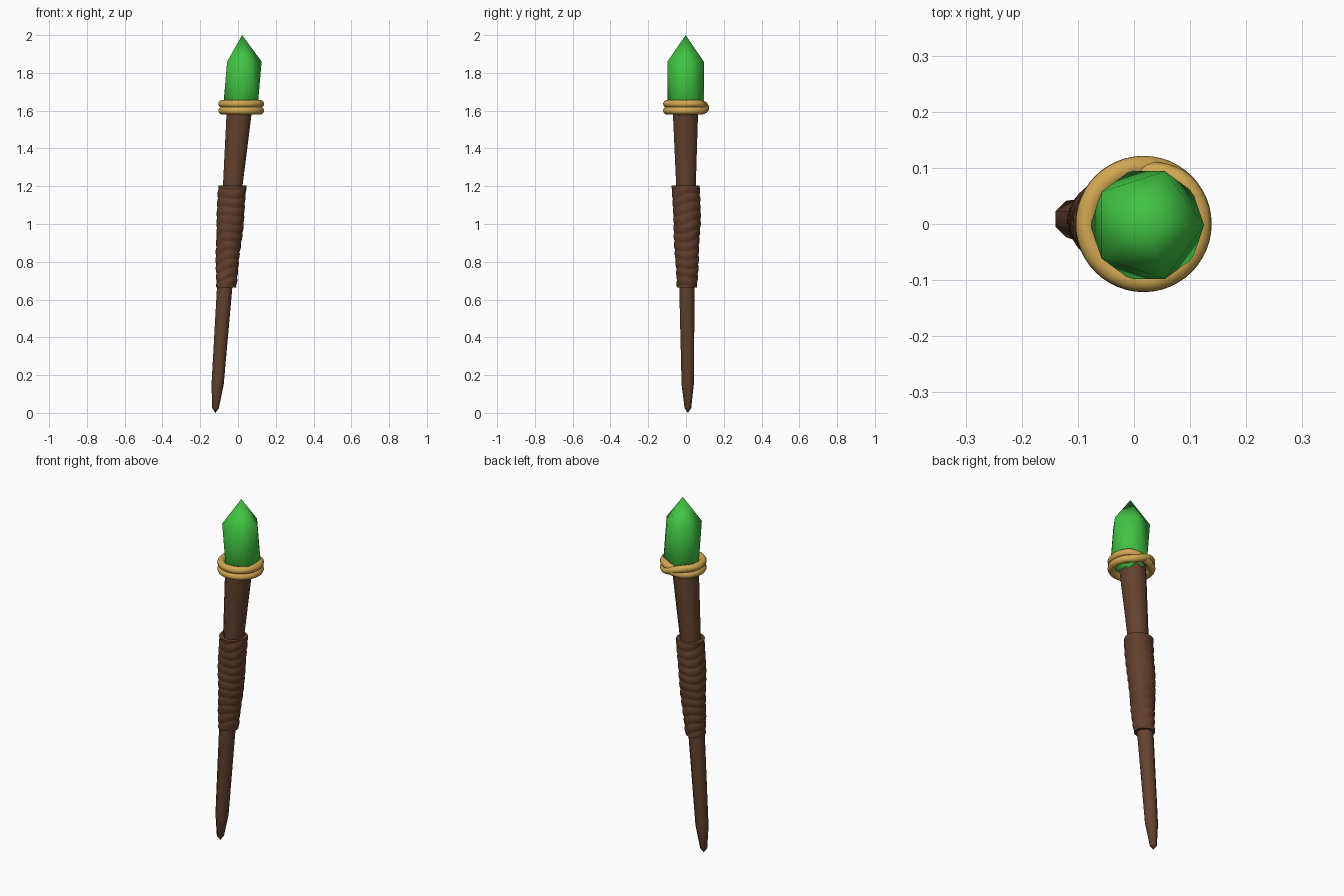
import bpy, bmesh, math

if "Cube" in bpy.data.objects:
    bpy.data.objects.remove(bpy.data.objects["Cube"])

def material(name, rgb):
    m = bpy.data.materials.new(name)
    m.diffuse_color = (*rgb, 1)
    m.use_nodes = True
    m.node_tree.nodes["Principled BSDF"].inputs["Base Color"].default_value = m.diffuse_color
    return m

WOOD = material("dark wood", (0.125, 0.055, 0.028))
LEATHER = material("brown leather", (0.122, 0.049, 0.025))
GOLD = material("gold", (0.64, 0.39, 0.085))
GREEN = material("green crystal", (0.052, 0.55, 0.055))

def ring(x, y, z, radius, sides, turn=0.0):
    """One cross-section; radius may be a number or a function of angle."""
    pts = []
    for i in range(sides):
        a = 2 * math.pi * i / sides + turn
        r = radius(a) if callable(radius) else radius
        pts.append((x + r * math.cos(a), y + r * math.sin(a), z))
    return pts

def loft(name, rings, mat, angle, bottom=None, top=None):
    """Skin a stack of rings, closing each end with a tip or a flat cap."""
    bm = bmesh.new()
    rows = [[bm.verts.new(p) for p in r] for r in rings]
    n = len(rows[0])
    for lo, hi in zip(rows, rows[1:]):
        for i in range(n):
            j = (i + 1) % n
            bm.faces.new((lo[i], lo[j], hi[j], hi[i]))
    for row, tip in ((rows[0], bottom), (rows[-1], top)):
        if tip:
            v = bm.verts.new(tip)
            for i in range(n):
                bm.faces.new((row[i], row[(i + 1) % n], v))
        else:
            bm.faces.new(row)
    return finish(name, bm, mat, angle)

def finish(name, bm, mat, angle):
    bmesh.ops.recalc_face_normals(bm, faces=bm.faces)
    me = bpy.data.meshes.new(name)
    bm.to_mesh(me)
    bm.free()
    me.materials.append(mat)
    ob = bpy.data.objects.new(name, me)
    bpy.context.collection.objects.link(ob)
    bpy.ops.object.select_all(action='DESELECT')
    bpy.context.view_layer.objects.active = ob
    ob.select_set(True)
    bpy.ops.object.shade_smooth_by_angle(angle=math.radians(angle))
    return ob

def lerp(table, z):
    for a, b in zip(table, table[1:]):
        if z <= b[0]:
            t = (z - a[0]) / (b[0] - a[0])
            return [p + (q - p) * t for p, q in zip(a[1:], b[1:])]
    return table[-1][1:]

# Leaning eight-sided wooden shaft with a blunt point
shaft = [(0.025, -0.119, 0.01, 0.019), (0.15, -0.108, 0.009, 0.035),
         (0.66, -0.071, 0.005, 0.044), (1.2, -0.028, 0.0, 0.056),
         (1.61, 0.008, -0.003, 0.073)]
loft("shaft", [ring(x, y, z, r, 8, math.pi / 8) for z, x, y, r in shaft],
     WOOD, 50, bottom=(-0.12, 0.01, 0))

# Leather grip: overlapping spiral strip with slightly wavy ridges
grip = [(0.665, -0.063, 0.005, 0.051), (0.81, -0.055, 0.005, 0.060),
        (1.0, -0.043, 0.005, 0.070), (1.203, -0.029, 0.0, 0.073)]
rows = []
STEPS = 100
for k in range(STEPS + 1):
    z = 0.665 + (1.203 - 0.665) * k / STEPS
    x, y, r = lerp(grip, z)
    def wavy(a, z=z, r=r):
        phase = z / 0.048 - a / (2 * math.pi) + 0.22 * math.sin(2 * a + 9 * z)
        f = phase % 1.0
        return r - 0.002 + 0.005 * math.sin(math.pi * f) ** 0.6 \
            + 0.0015 * math.sin(3 * a + 21 * z)
    rows.append(ring(x, y, z, wavy, 40))
loft("grip_wrap", rows, LEATHER, 50)

# Crystal: two pentagons turned against each other, pointed at both ends
bm = bmesh.new()
up = [bm.verts.new(p) for p in ring(0.024, -0.002, 1.86, 0.101, 5)]
low = [bm.verts.new(p) for p in ring(0.023, -0.002, 1.625, 0.101, 5, math.pi / 5)]
tip = bm.verts.new((0.022, -0.002, 2.0))
root = bm.verts.new((0.01, -0.002, 1.50))
for i in range(5):
    j = (i + 1) % 5
    bm.faces.new((up[i], up[j], tip))
    bm.faces.new((up[i], low[i], up[j]))
    bm.faces.new((low[i], low[j], up[j]))
    bm.faces.new((low[j], low[i], root))
finish("crystal", bm, GREEN, 180)

# Gold wire wound twice round the joint, crossing over at the back
WIRE, N = 0.0205, 96
curve = bpy.data.curves.new("gold_binding", 'CURVE')
curve.dimensions = '3D'
curve.bevel_depth = WIRE
curve.bevel_resolution = 3
curve.use_fill_caps = True
spline = curve.splines.new('POLY')
spline.points.add(N)
for k in range(N + 1):
    t = 2 * k / N
    a = math.pi / 2 + 2 * math.pi * t
    step = min(max((t - 0.88) / 0.24, 0), 1)
    z = 1.600 + 0.036 * step * step * (3 - 2 * step)
    z += 0.010 * max(0, 1 - t / 0.1) - 0.014 * max(0, (t - 1.88) / 0.12)
    r = 0.101 - 0.012 * max(0, (t - 1.88) / 0.12)
    spline.points[k].co = (0.017 + r * math.cos(a), r * math.sin(a), z, 1)
temp = bpy.data.objects.new("binding_curve", curve)
bpy.context.collection.objects.link(temp)
bpy.context.view_layer.update()
me = bpy.data.meshes.new_from_object(temp.evaluated_get(bpy.context.evaluated_depsgraph_get()))
bpy.data.objects.remove(temp)
bm = bmesh.new()
bm.from_mesh(me)
bmesh.ops.remove_doubles(bm, verts=bm.verts, dist=0.0002)
for f in bm.faces:
    f.material_index = 0
finish("gold_binding", bm, GOLD, 50)
